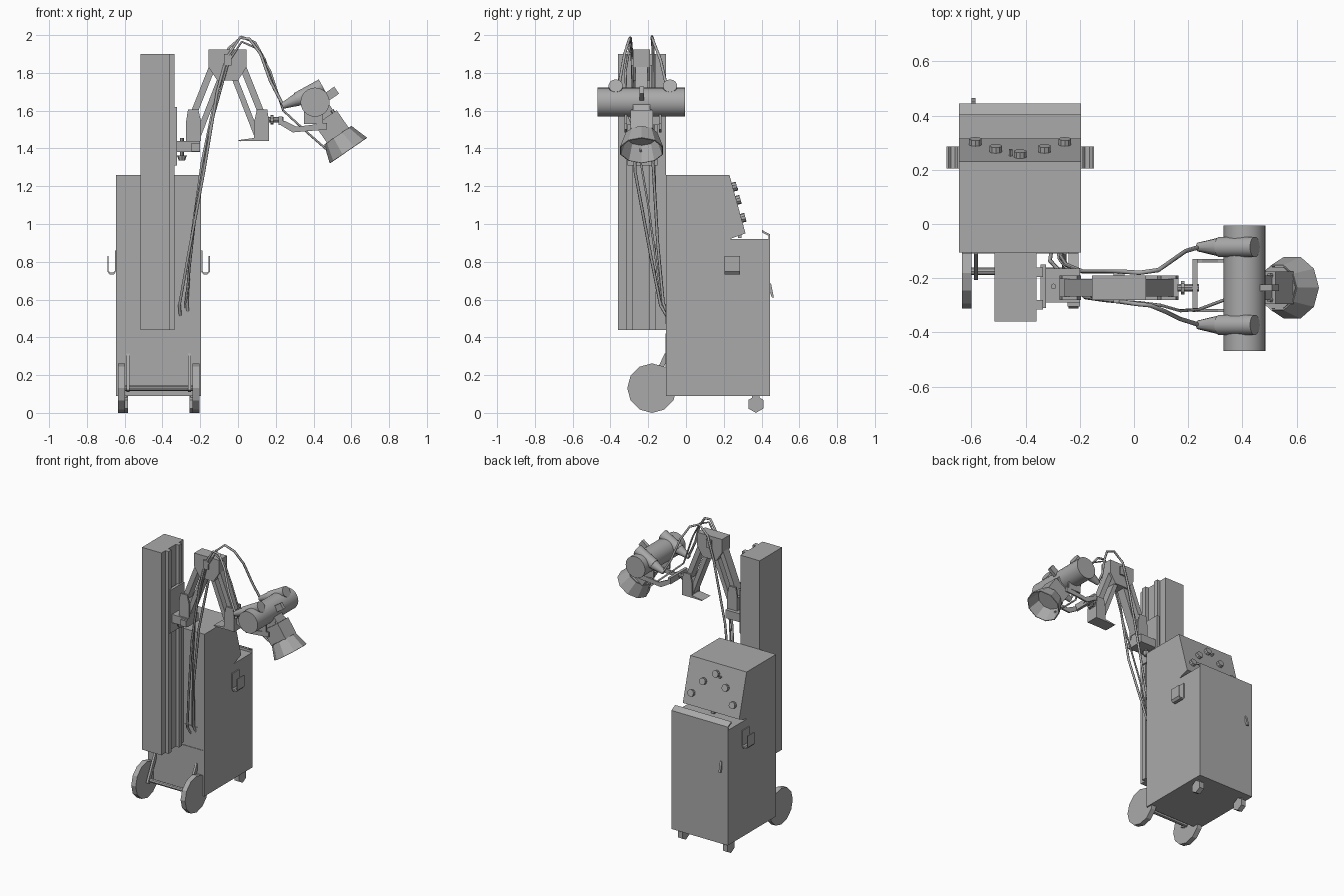
import bpy
import bmesh
from math import radians
from mathutils import Vector

cube = bpy.data.objects.get("Cube")
if cube:
    bpy.data.objects.remove(cube)

grey = bpy.data.materials.new("machine_grey")
grey.use_nodes = True
COLOUR = (0.4, 0.4, 0.4, 1)
grey.diffuse_color = COLOUR
grey.node_tree.nodes["Principled BSDF"].inputs["Base Color"].default_value = COLOUR


def add(name, bm):
    bmesh.ops.recalc_face_normals(bm, faces=bm.faces)
    mesh = bpy.data.meshes.new(name)
    bm.to_mesh(mesh)
    bm.free()
    mesh.materials.append(grey)
    ob = bpy.data.objects.new(name, mesh)
    bpy.context.collection.objects.link(ob)
    return ob


def prism(name, pts, a, b, axis="y"):
    """Extrude a profile: (x, z) along y, or (y, z) along x."""
    bm = bmesh.new()
    def place(p, t):
        return (p[0], t, p[1]) if axis == "y" else (t, p[0], p[1])
    low = [bm.verts.new(place(p, a)) for p in pts]
    high = [bm.verts.new(place(p, b)) for p in pts]
    bm.faces.new(low)
    bm.faces.new(high)
    n = len(pts)
    for i in range(n):
        j = (i + 1) % n
        bm.faces.new((low[i], low[j], high[j], high[i]))
    return add(name, bm)


def box(name, x, y, z):
    return prism(name, [(x[0], z[0]), (x[1], z[0]), (x[1], z[1]), (x[0], z[1])], *y)


def bar(name, p, q, width, a, b, axis="y"):
    """Flat bar between two profile points."""
    p, q = Vector(p), Vector(q)
    d = (q - p).normalized() * width / 2
    s = Vector((-d.y, d.x))
    return prism(name, [p + s, q + s, q - s, p - s], a, b, axis)


def cyl(name, p, q, r, r2=None, n=12, caps=True, smooth=False):
    p, q = Vector(p), Vector(q)
    bm = bmesh.new()
    bmesh.ops.create_cone(bm, cap_ends=caps, segments=n, radius1=r,
                          radius2=r if r2 is None else r2, depth=(q - p).length)
    rot = (q - p).to_track_quat("Z", "Y")
    for v in bm.verts:
        v.co = rot @ v.co + (p + q) / 2
    ob = add(name, bm)
    if smooth:
        bpy.ops.object.select_all(action="DESELECT")
        ob.select_set(True)
        bpy.context.view_layer.objects.active = ob
        bpy.ops.object.shade_smooth_by_angle(angle=radians(35))
    return ob


def cable(name, pts, r=0.008):
    curve = bpy.data.curves.new(name, "CURVE")
    curve.dimensions = "3D"
    curve.bevel_depth = r
    curve.bevel_resolution = 1
    curve.use_fill_caps = True
    spline = curve.splines.new("POLY")
    spline.points.add(len(pts) - 1)
    for point, co in zip(spline.points, pts):
        point.co = (*co, 1)
    tmp = bpy.data.objects.new(name + "_path", curve)
    bpy.context.collection.objects.link(tmp)
    mesh = bpy.data.meshes.new_from_object(tmp.evaluated_get(bpy.context.evaluated_depsgraph_get()))
    bpy.data.objects.remove(tmp)
    mesh.materials.clear()
    mesh.materials.append(grey)
    bpy.context.collection.objects.link(bpy.data.objects.new(name, mesh))


# Cabinet with sloping console
L, R, MID = -0.645, -0.195, -0.42
prism("cabinet", [(-0.105, 0.09), (0.445, 0.09), (0.445, 0.92), (0.23, 0.92),
                  (0.315, 0.95), (0.23, 1.26), (-0.105, 1.26)], L, R, "x")
prism("rear_push_rail", [(0.402, 0.968), (0.445, 0.945), (0.445, 0.915),
                         (0.437, 0.915), (0.437, 0.938), (0.402, 0.955)], L, R, "x")
box("lower_front_panel", (-0.635, -0.205), (-0.109, -0.1), (0.1, 0.42))
box("socket_plate", (-0.6, -0.24), (-0.109, -0.1), (0.47, 0.575))
prism("door_handle", [(0.44, 0.685), (0.45, 0.685), (0.465, 0.61), (0.455, 0.61), (0.44, 0.65)],
      -0.6, -0.585, "x")

# Console knobs
out = Vector((0, 0.31, 0.085)).normalized()
for i, (dx, z) in enumerate([(-0.165, 1.03), (-0.09, 1.125), (0, 1.195), (0.09, 1.125), (0.165, 1.03)]):
    base = Vector((MID + dx, 0.23 + (1.26 - z) * 0.274, z))
    cyl(f"knob_{i}", base, base + out * 0.022, 0.024, n=10)
cyl("console_pin", (-0.455, 0.25, 1.18), (-0.455, 0.275, 1.187), 0.008, n=6)
box("console_switch", (MID - 0.012, MID + 0.012), (0.275, 0.295), (0.925, 0.945))

# Side hooks, casters, front wheels
for side, s, wall in (("right", -1, L), ("left", 1, R)):
    hook = [(0, 0.86), (0.007, 0.86), (0.007, 0.752), (0.015, 0.742), (0.03, 0.742), (0.04, 0.752),
            (0.04, 0.83), (0.047, 0.83), (0.047, 0.748), (0.034, 0.733), (0.012, 0.733), (0, 0.748)]
    prism(f"{side}_cable_hook", [(wall + s * x, z) for x, z in hook], 0.205, 0.285)
    cx = MID + s * 0.18
    cyl(f"{side}_caster", (cx - 0.018, 0.37, 0.046), (cx + 0.018, 0.37, 0.046), 0.046, n=6)
    box(f"{side}_caster_fork", (cx - 0.012, cx + 0.012), (0.35, 0.39), (0.05, 0.095))
    wx = MID + s * 0.197
    cyl(f"{side}_wheel", (wx - 0.018, -0.18, 0.131), (wx + 0.018, -0.18, 0.131), 0.131)
    bx = MID + s * 0.163
    bar(f"{side}_axle_strut", (-0.195, 0.115), (-0.1, 0.31), 0.026, bx - 0.008, bx + 0.008, "x")
cyl("axle", (-0.6, -0.175, 0.131), (-0.24, -0.175, 0.131), 0.014, n=8)

# Column and rails
box("column", (-0.515, -0.36), (-0.36, -0.105), (0.44, 1.9))
box("front_rail", (-0.365, -0.335), (-0.315, -0.28), (0.44, 1.9))
box("rear_rail", (-0.365, -0.335), (-0.195, -0.16), (0.44, 1.9))

# Carriage
box("carriage_plate", (-0.345, -0.324), (-0.31, -0.15), (1.31, 1.62))
box("carriage_bracket", (-0.33, -0.2), (-0.29, -0.165), (1.38, 1.44))
cyl("bracket_pin", (-0.297, -0.23, 1.36), (-0.297, -0.23, 1.455), 0.01, n=8)
cyl("bracket_knob", (-0.297, -0.23, 1.335), (-0.297, -0.23, 1.362), 0.016, 0.026, n=8)
box("bracket_lever", (-0.245, -0.2), (-0.305, -0.165), (1.385, 1.43))

# Parallel-link arm, mirrored about its top joint
AX = -0.055
Y0, Y1 = -0.28, -0.19
prism("top_joint", [(-0.155, 1.925), (0.045, 1.925), (0.045, 1.83), (0, 1.76),
                    (-0.11, 1.76), (-0.155, 1.83)], Y0, Y1)
for name, s in (("inner", -1), ("outer", 1)):
    def m(x, z, s=s):
        return (AX + s * x, z)
    for tag, a, b in (("front", Y0, Y0 + 0.012), ("rear", Y1 - 0.012, Y1)):
        prism(f"{name}_joint_{tag}_cheek", [m(0.14, 1.44), m(0.22, 1.44), m(0.22, 1.54),
                                           m(0.21, 1.605), m(0.155, 1.605), m(0.14, 1.54)], a, b)
    prism(f"{name}_joint_core", [m(0.145, 1.44), m(0.22, 1.44), m(0.22, 1.53), m(0.15, 1.5)], Y0, Y1)
    bar(f"{name}_upper_link", m(0.185, 1.57), m(0.07, 1.86), 0.035, Y0 + 0.013, Y1 - 0.013)
    bar(f"{name}_lower_link", m(0.155, 1.47), m(0.03, 1.79), 0.03, Y0 + 0.013, Y1 - 0.013)
prism("arm_grip", [(0, 1.444), (0.09, 1.456), (0.09, 1.44), (0.01, 1.438)], Y0, Y1)

# Swivel and yoke
TY = -0.235
cyl("swivel_shaft", (0.16, TY, 1.552), (0.24, TY, 1.552), 0.014, n=10)
cyl("swivel_collar", (0.173, TY, 1.552), (0.187, TY, 1.552), 0.026, n=10)
box("yoke_crossbar", (0.215, 0.235), (-0.325, -0.13), (1.525, 1.57))
for tag, y in (("front", -0.325), ("rear", -0.142)):
    prism(f"yoke_{tag}_arm", [(0.215, 1.53), (0.215, 1.55), (0.25, 1.545), (0.31, 1.515),
                              (0.47, 1.535), (0.47, 1.5), (0.29, 1.485)], y, y + 0.012)
    box(f"yoke_{tag}_lug", (0.35, 0.45), (y, y + 0.012), (1.53, 1.6))

# Tube head, cable plugs
TUBE = Vector((0.408, TY, 1.645))
cyl("tube_housing", (TUBE.x, -0.468, TUBE.z), (TUBE.x, -0.005, TUBE.z), 0.077, n=24, smooth=True)
for tag, y in (("front", -0.372), ("rear", -0.085)):
    cyl(f"{tag}_plug", (0.315, y, 1.66), (0.446, y, 1.732), 0.038, n=14, smooth=True)
    cyl(f"{tag}_plug_neck", (0.235, y, 1.625), (0.318, y, 1.661), 0.016, 0.036, n=12, smooth=True)

# Collimator and cone, set along the tilted beam axis
BEAM = Vector((0.567, 0, -0.824)).normalized()
SIDE = Vector((-BEAM.z, 0, BEAM.x))


def on_beam(d, s=0, y=0):
    return TUBE + BEAM * d + SIDE * s + Vector((0, y, 0))


def beam_box(name, d0, d1, s0, s1, half_y):
    corners = [on_beam(d, s) for d, s in ((d0, s0), (d1, s0), (d1, s1), (d0, s1))]
    prism(name, [(c.x, c.z) for c in corners], TY - half_y, TY + half_y)


beam_box("collimator_mount", 0.05, 0.1, -0.055, 0.055, 0.045)
beam_box("collimator", 0.1, 0.215, -0.07, 0.07, 0.06)
beam_box("focus_bracket", -0.01, 0.035, 0.06, 0.13, 0.012)
for i, (s, y) in enumerate([(-0.05, -0.045), (-0.05, 0.045), (0.05, -0.045), (0.05, 0.045)]):
    cyl(f"collimator_bolt_{i}", on_beam(0.085, s, y), on_beam(0.105, s, y), 0.009, n=6)
cone = cyl("beam_cone", on_beam(0.215), on_beam(0.312), 0.082, 0.114, n=10, caps=False)
shell = cone.modifiers.new("wall", "SOLIDIFY")
shell.thickness = 0.006
cyl("cone_base", on_beam(0.212), on_beam(0.222), 0.081, n=10)

# Cables from tube head over the arm to the cabinet
cable("rear_cable", [(0.24, -0.085, 1.627), (0.19, -0.1, 1.72), (0.14, -0.135, 1.87), (0.09, -0.17, 1.96),
                     (0.02, -0.18, 1.991), (-0.05, -0.175, 1.93), (-0.1, -0.175, 1.76),
                     (-0.19, -0.175, 1.33), (-0.25, -0.15, 0.9), (-0.27, -0.12, 0.58), (-0.265, -0.1, 0.53)])
cable("front_cable", [(0.24, -0.372, 1.627), (0.17, -0.35, 1.76), (0.12, -0.325, 1.9), (0.06, -0.3, 1.98),
                      (0.01, -0.295, 1.986), (-0.06, -0.285, 1.88), (-0.11, -0.28, 1.7),
                      (-0.18, -0.27, 1.28), (-0.26, -0.19, 0.85), (-0.31, -0.135, 0.57), (-0.305, -0.1, 0.51)])
cable("collimator_cable", [(0.48, -0.24, 1.385), (0.36, -0.27, 1.49), (0.24, -0.315, 1.6), (0.17, -0.32, 1.81),
                           (0.1, -0.3, 1.93), (0.02, -0.29, 1.965), (-0.05, -0.285, 1.86),
                           (-0.15, -0.27, 1.5), (-0.22, -0.2, 1.1), (-0.275, -0.13, 0.6), (-0.28, -0.1, 0.55)], 0.006)
for tag, y in (("front", Y0 - 0.012), ("rear", Y1)):
    box(f"{tag}_cable_clip", (-0.075, -0.035), (y, y + 0.012), (1.84, 1.9))
